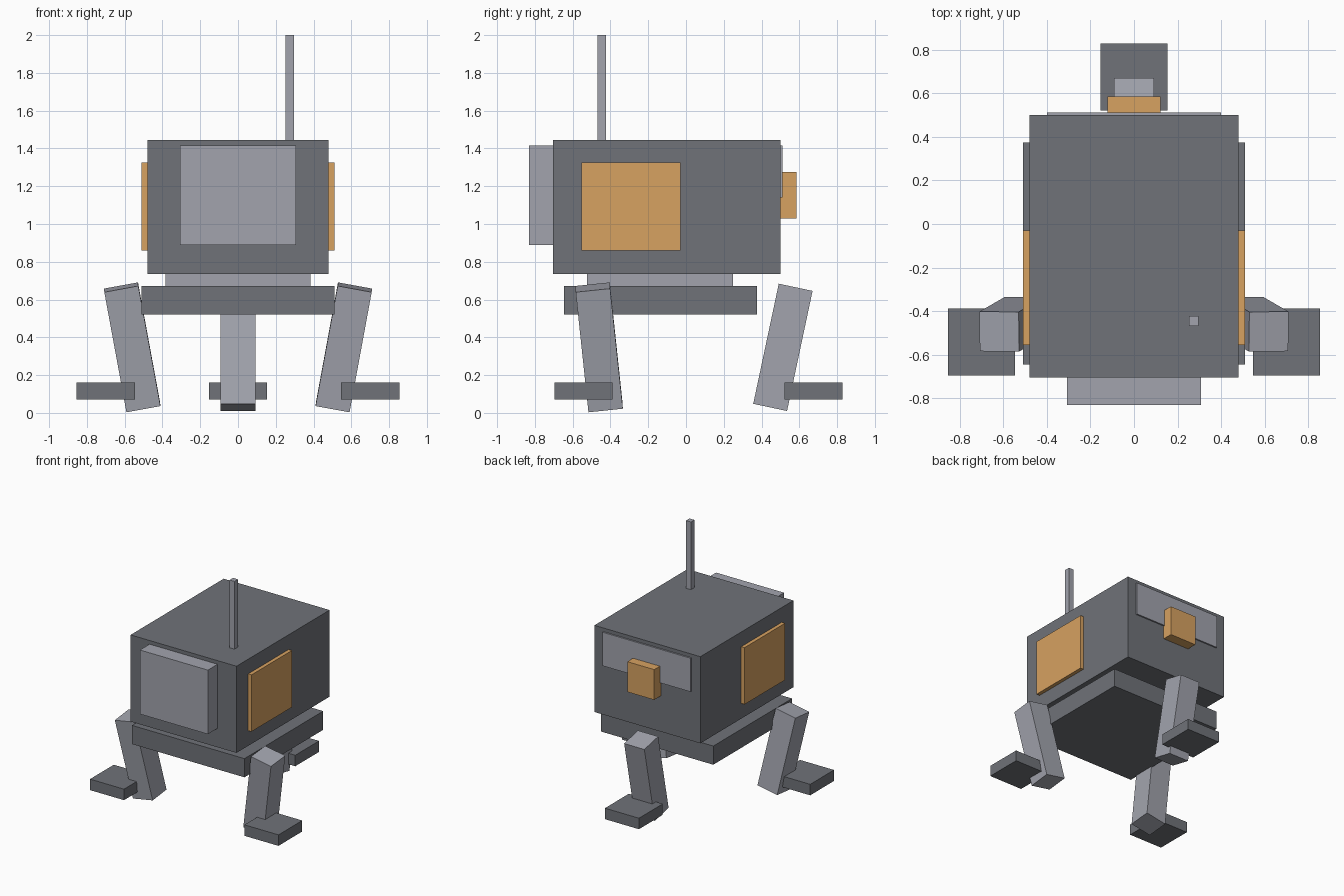
import bpy
import math
from mathutils import Vector

if "Cube" in bpy.data.objects:
    bpy.data.objects.remove(bpy.data.objects["Cube"])


def material(name, color):
    m = bpy.data.materials.new(name)
    m.diffuse_color = color
    m.use_nodes = True
    m.node_tree.nodes["Principled BSDF"].inputs["Base Color"].default_value = m.diffuse_color
    return m


DARK = material("dark_grey", (0.16, 0.17, 0.19, 1))
LIGHT = material("light_grey", (0.36, 0.37, 0.42, 1))
ORANGE = material("orange", (0.68, 0.36, 0.12, 1))


def box(name, center, size, mat, axis=(0, 0, 1)):
    """Box whose local z is tilted onto the given axis."""
    bpy.ops.mesh.primitive_cube_add(size=1, location=center)
    o = bpy.context.object
    o.name = name
    o.scale = size
    o.rotation_euler = Vector((0, 0, 1)).rotation_difference(Vector(axis)).to_euler()
    o.data.materials.append(mat)
    return o


def block(name, xs, ys, zs, mat):
    """Upright box given by its extents."""
    spans = (xs, ys, zs)
    return box(name, [(a + b) / 2 for a, b in spans], [b - a for a, b in spans], mat)


# Hull, turntable and base plate
block("hull", (-0.48, 0.48), (-0.705, 0.5), (0.735, 1.445), DARK)
block("turntable", (-0.385, 0.385), (-0.525, 0.25), (0.65, 0.745), LIGHT)
block("base_plate", (-0.51, 0.51), (-0.645, 0.375), (0.52, 0.673), DARK)

# Front and back panels, rear lamp, antenna
block("front_panel", (-0.308, 0.308), (-0.83, -0.7), (0.89, 1.415), LIGHT)
block("back_panel", (-0.4, 0.4), (0.49, 0.512), (1.14, 1.415), LIGHT)
block("rear_lamp", (-0.122, 0.122), (0.495, 0.586), (1.028, 1.276), ORANGE)
block("antenna", (0.252, 0.296), (-0.468, -0.423), (1.43, 2.0), LIGHT)

# Side panels
for side, s in (("right", 1), ("left", -1)):
    box(f"{side}_side_panel", (s * 0.49, -0.292, 1.092), (0.04, 0.525, 0.465), ORANGE)

# Three legs leaning outwards at 120 degree steps, each with a flat foot
tilt = math.radians(12)
legs = (
    ("back", 90, (0, 0.513), (0, 0.675)),
    ("right", -30, (0.56, -0.46), (0.7, -0.542)),
    ("left", 210, (-0.56, -0.46), (-0.7, -0.542)),
)
for name, angle, leg, foot in legs:
    a = math.radians(angle)
    axis = (math.sin(tilt) * math.cos(a), math.sin(tilt) * math.sin(a), math.cos(tilt))
    box(f"{name}_leg", (*leg, 0.347), (0.183, 0.183, 0.65), LIGHT, axis)
    box(f"{name}_foot", (*foot, 0.115), (0.308, 0.308, 0.09), DARK)
